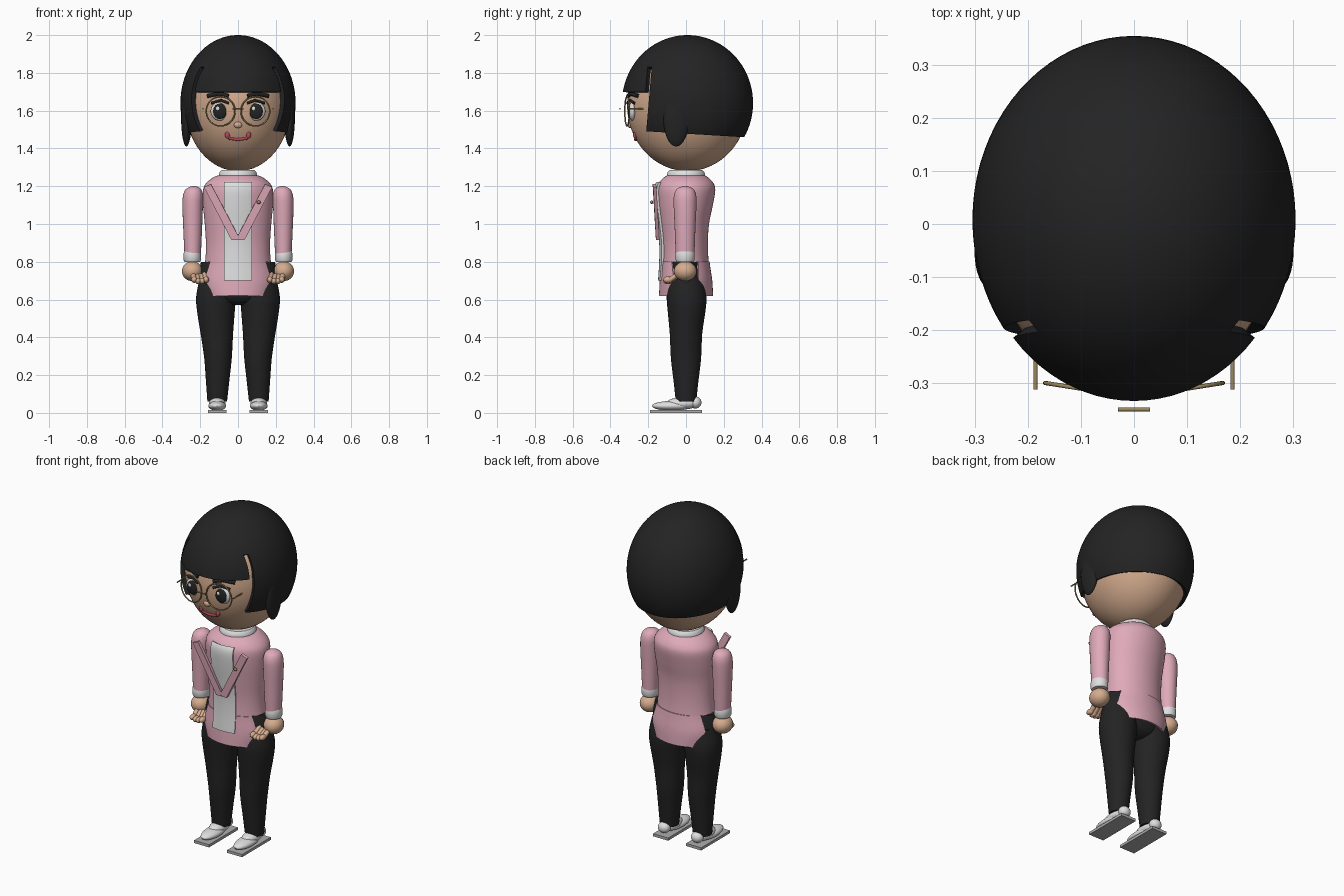
import bpy, bmesh, math
from mathutils import Vector, Matrix

cube = bpy.data.objects.get("Cube")
if cube:
    bpy.data.objects.remove(cube, do_unlink=True)


def material(name, r, g, b):
    m = bpy.data.materials.new(name)
    m.use_nodes = True
    m.diffuse_color = (r, g, b, 1)
    m.node_tree.nodes["Principled BSDF"].inputs["Base Color"].default_value = (r, g, b, 1)
    return m


BLACK = material("soft black", .017, .017, .017)
SKIN = material("warm skin", .66, .41, .27)
PINK = material("pink cloth", .74, .40, .49)
WHITE = material("white cloth", .74, .74, .74)
GOLD = material("brass", .32, .25, .12)
RED = material("lip red", .48, .07, .10)
GREY = material("sole grey", .42, .42, .42)


def finish(obj, mat, thick=0, offset=-1):
    """Assign the colour, bake modifiers and smooth, keeping sharp edges."""
    obj.data.materials.append(mat)
    if thick:
        mod = obj.modifiers.new("thickness", 'SOLIDIFY')
        mod.thickness, mod.offset = thick, offset
    bpy.ops.object.select_all(action='DESELECT')
    obj.select_set(True)
    bpy.context.view_layer.objects.active = obj
    bpy.ops.object.convert(target='MESH')
    bpy.ops.object.shade_smooth_by_angle(angle=math.radians(40))
    return obj


def from_bmesh(name, bm, mat, thick=0, offset=-1):
    bmesh.ops.recalc_face_normals(bm, faces=bm.faces)
    mesh = bpy.data.meshes.new(name)
    bm.to_mesh(mesh)
    bm.free()
    obj = bpy.data.objects.new(name, mesh)
    bpy.context.collection.objects.link(obj)
    return finish(obj, mat, thick, offset)


def ball(name, centre, radii, mat, seg=32):
    bm = bmesh.new()
    bmesh.ops.create_uvsphere(bm, u_segments=seg, v_segments=seg // 2, radius=1)
    bm.transform(Matrix.Translation(centre) @ Matrix.Diagonal((*radii, 1)))
    return from_bmesh(name, bm, mat)


def tube(name, points, radius, mat, kind='POLY', cyclic=False):
    curve = bpy.data.curves.new(name, 'CURVE')
    curve.dimensions = '3D'
    curve.bevel_depth, curve.bevel_resolution = radius, 3
    curve.use_fill_caps = True
    s = curve.splines.new(kind)
    s.points.add(len(points) - 1)
    for p, co in zip(s.points, points):
        p.co = (*co, 1)
    s.use_cyclic_u = cyclic
    s.use_endpoint_u = True
    obj = bpy.data.objects.new(name, curve)
    bpy.context.collection.objects.link(obj)
    return finish(obj, mat)


def dense(rows, n=5):
    """Smooth interpolation through profile rows."""
    out = []
    for i in range(len(rows) - 1):
        a, b, c, d = (rows[min(max(i + k, 0), len(rows) - 1)] for k in (-1, 0, 1, 2))
        for j in range(n):
            t = j / n
            out.append(tuple(q + t / 2 * (r - p + t * (2 * p - 5 * q + 4 * r - s + t * (3 * (q - r) + s - p)))
                             for p, q, r, s in zip(a, b, c, d)))
    return out + [rows[-1]]


def loft(name, rows, mat, seg=40):
    """Closed elliptical loft; rows are z, cx, cy, rx, ry."""
    bm = bmesh.new()
    rings = [[bm.verts.new((cx + rx * math.cos(k * math.tau / seg), cy + ry * math.sin(k * math.tau / seg), z))
              for k in range(seg)] for z, cx, cy, rx, ry in rows]
    for lo, hi in zip(rings, rings[1:]):
        for k in range(seg):
            bm.faces.new((lo[k - 1], lo[k], hi[k], hi[k - 1]))
    bm.faces.new(rings[0])
    bm.faces.new(rings[-1])
    return from_bmesh(name, bm, mat)


def panel(name, rows, limit, side, mat, grow=0, thick=.01, n=20):
    """Curved cloth panel on the front (side -1) or back (side 1) of a profile."""
    bm = bmesh.new()
    grid = []
    for z, cx, cy, rx, ry in rows:
        a = math.asin(min(limit(z) / rx, 1))
        grid.append([bm.verts.new((rx * math.sin(a * t), cy + side * (ry + grow) * math.cos(a * t), z))
                     for t in (2 * k / n - 1 for k in range(n + 1))])
    for lo, hi in zip(grid, grid[1:]):
        for k in range(n):
            bm.faces.new((lo[k], lo[k + 1], hi[k + 1], hi[k]))
    return from_bmesh(name, bm, mat, thick, 0)


# Head
HEAD, HEAD_R = Vector((0, .008, 1.63)), Vector((.28, .32, .35))
ball("head", HEAD, HEAD_R, SKIN, 64)


def face(x, z, out=0):
    """Point on the face surface, pushed forward by out."""
    d = 1 - (x / HEAD_R.x) ** 2 - ((z - HEAD.z) / HEAD_R.z) ** 2
    return (x, HEAD.y - HEAD_R.y * math.sqrt(d) - out, z)


# Bobbed hair: a shell cut by planes into fringe, temple slots and back
bm = bmesh.new()
bmesh.ops.create_uvsphere(bm, u_segments=80, v_segments=48, radius=1)
bm.transform(Matrix.Translation((0, .008, 1.64)) @ Matrix.Diagonal((.305, .347, .36, 1)))
SIDE, SIDE_N = Vector((0, -.197, 1.65)), Vector((0, 1, -.085))
HEM, HEM_N = Vector((0, -.2, 1.49)), Vector((0, .06, 1))
for co, no in ((SIDE, SIDE_N), (SIDE - Vector((0, .022, 0)), SIDE_N), (HEM, HEM_N),
               (Vector((0, 0, 1.70)), Vector((0, 0, 1))), (Vector((0, 0, 1.83)), Vector((0, 0, 1)))):
    bmesh.ops.bisect_plane(bm, geom=bm.verts[:] + bm.edges[:] + bm.faces[:], plane_co=co, plane_no=no)


def is_hair(c):
    s = (c - SIDE).dot(SIDE_N)
    return c.z > 1.83 or (s > 0 and (c - HEM).dot(HEM_N) > 0) or (s < -.022 and c.z > 1.70)


bmesh.ops.delete(bm, geom=[f for f in bm.faces if not is_hair(f.calc_center_median())], context='FACES')
from_bmesh("hair", bm, BLACK, .027)

# Mirrored face parts
for s, tag in ((1, "left"), (-1, "right")):
    ball(tag + "_hair_lock", (s * .273, -.052, 1.56), (.028, .068, .15), BLACK)
    x, y, z = face(s * .095, 1.597)
    ball(tag + "_eye", (x, y + .008, z), (.05, .02, .05), WHITE)
    ball(tag + "_iris", (x, y - .005, z), (.037, .012, .041), BLACK, 24)
    ball(tag + "_eye_glint", (x - .012, y - .014, z + .014), (.01, .004, .011), WHITE, 16)
    tube(tag + "_lash", [face(s * u, v, .004) for u, v in ((.05, 1.64), (.09, 1.655), (.14, 1.64))],
         .007, BLACK, 'POLY')
    tube(tag + "_brow", [face(s * u, v, .003) for u, v in ((.05, 1.678), (.1, 1.69), (.16, 1.678))],
         .011, BLACK, 'POLY')
    tube(tag + "_lens_rim", [(s * (.092 + .076 * math.cos(a)), -.312 + .012 * math.cos(a), 1.597 + .078 * math.sin(a))
                             for a in (k * math.tau / 40 for k in range(40))], .004, GOLD, cyclic=True)
    tube(tag + "_temple_arm", [(s * .186, -.312, 1.61), (s * .186, -.2, 1.61)], .004, GOLD)
    ball(tag + "_mouth_corner", face(s * .056, 1.472), (.013, .01, .02), RED, 16)
tube("glasses_bridge", [(-.03, -.35, 1.61), (.03, -.35, 1.61)], .004, GOLD)
tube("lips", [face(x, z, .002) for x, z in
              ((-.058, 1.475), (-.045, 1.453), (0, 1.447), (.045, 1.453), (.058, 1.475))], .008, RED)
ball("nose", face(0, 1.525, -.004), (.022, .016, .018), SKIN)

# Jacket: closed body above the side slits, two tails below
JACKET = dense([(.62, 0, 0, .18, .138), (.70, 0, 0, .195, .134), (.80, 0, -.004, .174, .124),
                (.90, 0, -.006, .17, .122), (1.0, 0, -.008, .176, .13), (1.1, 0, -.004, .185, .146),
                (1.18, 0, 0, .185, .155), (1.22, 0, 0, .165, .143), (1.25, 0, 0, .125, .112), (1.26, 0, 0, .09, .09)])
loft("jacket_body", [r for r in JACKET if r[0] > .799], PINK, 56)


def tail_width(z):
    return .135 + .5 * (z - .62) if z < .70 else .175 - .3 * (z - .70)


tails = [r for r in JACKET if r[0] < .801]
panel("jacket_front_tail", tails, tail_width, -1, PINK)
panel("jacket_back_tail", tails, tail_width, 1, PINK)
panel("shirt_front", [r for r in JACKET if .699 < r[0] < 1.221], lambda z: .072, -1, WHITE, .008, .012)
loft("shirt_collar", [(1.24, 0, 0, .1, .1), (1.255, 0, 0, .102, .102), (1.275, 0, 0, .098, .098),
                      (1.285, 0, 0, .088, .088)], WHITE)

# Lapels: flat strips meeting in a V
for s, tag in ((1, "left"), (-1, "right")):
    bm = bmesh.new()
    bm.faces.new([bm.verts.new((s * x, y, z)) for x, y, z in
                  ((.18, -.165, 1.195), (.143, -.168, 1.212), (0, -.152, .94), (0, -.15, .915), (.034, -.15, .915))])
    from_bmesh(tag + "_lapel", bm, PINK, .018, 0)
ball("lapel_pin", (.11, -.182, 1.115), (.011, .008, .009), GOLD, 16)

# Trouser seat
loft("trouser_seat", dense([(.57, 0, 0, .05, .05), (.60, 0, 0, .16, .092), (.66, 0, 0, .205, .105),
                            (.73, 0, 0, .207, .1), (.80, 0, 0, .196, .08)], 3), BLACK)

# Limbs
for s, tag in ((1, "left"), (-1, "right")):
    loft(tag + "_trouser_leg", dense([(.06, s * .11, 0, .052, .054), (.17, s * .108, 0, .062, .066),
                                      (.29, s * .106, 0, .073, .08), (.42, s * .112, 0, .086, .086),
                                      (.54, s * .117, .003, .1, .1), (.62, s * .116, .003, .105, .105),
                                      (.72, s * .106, 0, .095, .09)], 4), BLACK)
    loft(tag + "_sleeve", dense([(.845, s * .24, -.005, .044, .05), (.98, s * .24, -.005, .05, .055),
                                 (1.09, s * .24, -.005, .054, .06), (1.15, s * .238, -.005, .053, .059),
                                 (1.185, s * .236, -.005, .04, .044), (1.2, s * .234, -.005, .012, .014)], 4), PINK)
    loft(tag + "_cuff", [(.80, s * .242, -.005, .042, .045), (.81, s * .242, -.005, .046, .05),
                         (.845, s * .242, -.005, .046, .051), (.855, s * .242, -.005, .043, .047)], WHITE)
    ball(tag + "_hand", (s * .242, -.004, .75), (.055, .06, .052), SKIN)
    for k in range(4):
        x = .232 - .021 * k
        z = .705 - .008 * math.sin(k * math.pi / 3)
        tube(f"{tag}_finger_{k + 1}", [(s * (x + .006), -.04, z + .03), (s * x, -.085, z)], .014, SKIN)
        ball(f"{tag}_fingertip_{k + 1}", (s * x, -.095, z), (.016, .026, .017), SKIN, 16)
    # Shoe with a flat slab sole
    ball(tag + "_shoe", (s * .11, -.075, .037), (.047, .105, .026), WHITE)
    ball(tag + "_shoe_instep", (s * .11, -.02, .05), (.044, .085, .032), WHITE)
    ball(tag + "_shoe_heel", (s * .11, .05, .055), (.036, .032, .032), WHITE)
    bm = bmesh.new()
    bmesh.ops.create_cube(bm, size=1)
    bm.transform(Matrix.Translation((s * .11, -.053, .008)) @ Matrix.Diagonal((.1, .274, .016, 1)))
    from_bmesh(tag + "_sole", bm, GREY)
